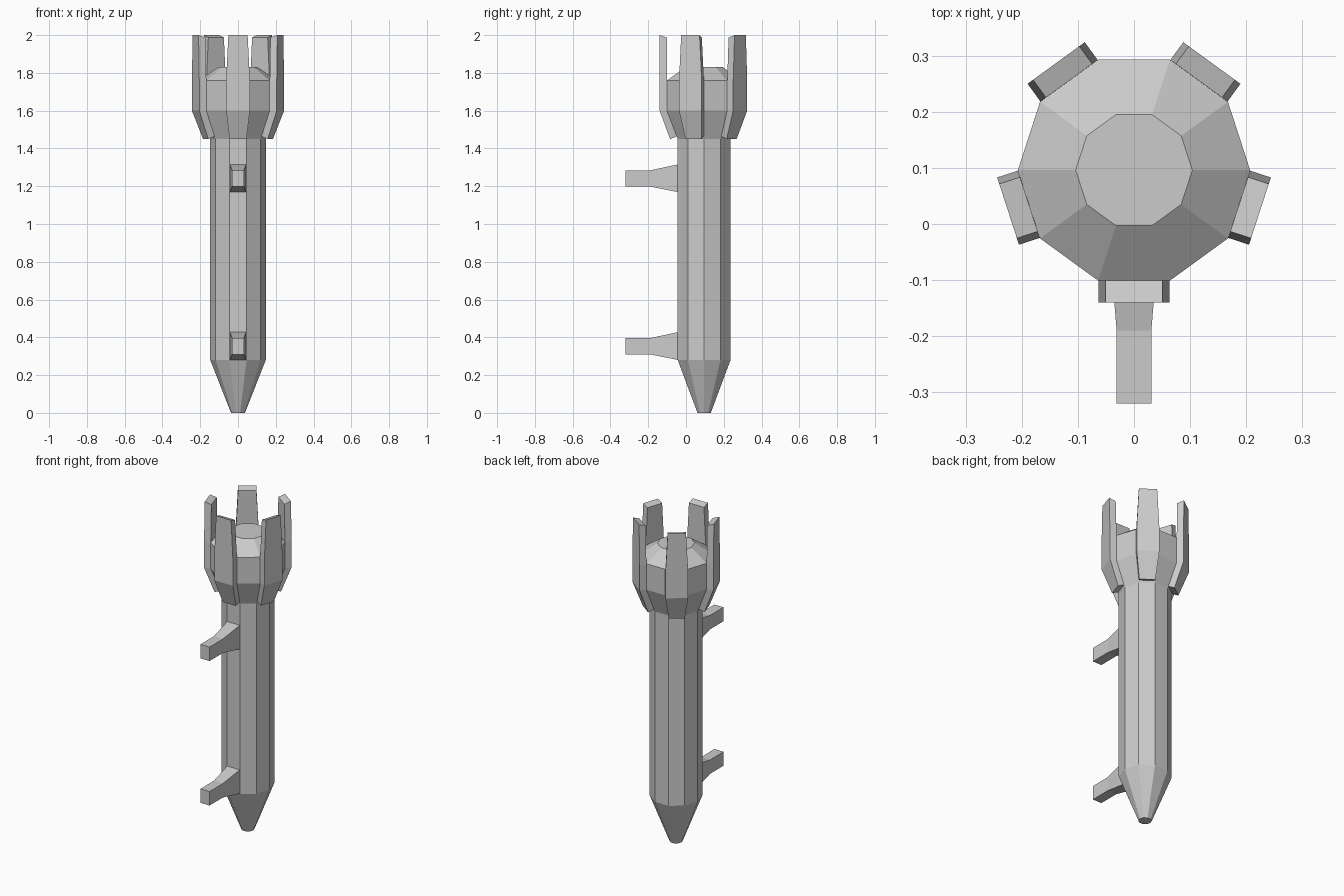
import bpy, bmesh, math
from mathutils import Matrix, Vector

if "Cube" in bpy.data.objects:
    bpy.data.objects.remove(bpy.data.objects["Cube"])

CY = 0.096  # y position of the shaft axis


def loft(name, rings, matrix=Matrix()):
    """Skin a list of equal-length point rings and cap both ends."""
    bm = bmesh.new()
    loops = [[bm.verts.new(matrix @ Vector(p)) for p in ring] for ring in rings]
    n = len(loops[0])
    for a, b in zip(loops, loops[1:]):
        for i in range(n):
            j = (i + 1) % n
            bm.faces.new((a[i], a[j], b[j], b[i]))
    bm.faces.new(loops[0])
    bm.faces.new(loops[-1])
    bmesh.ops.recalc_face_normals(bm, faces=bm.faces)
    mesh = bpy.data.meshes.new(name)
    bm.to_mesh(mesh)
    bm.free()
    obj = bpy.data.objects.new(name, mesh)
    bpy.context.collection.objects.link(obj)
    return obj


def decagon(r, z):
    return [(r * math.cos(i * math.pi / 5), CY + r * math.sin(i * math.pi / 5), z)
            for i in range(10)]


# Ten-sided shaft: pointed foot, straight body, flared head, bevelled cap
profile = [(0.037, 0), (0.147, 0.28), (0.147, 1.45),
           (0.207, 1.60), (0.207, 1.76), (0.104, 1.83)]
loft("shaft", [decagon(r, z) for r, z in profile])

# Five crown prongs on every second face
# (outer distance, outer z, inner distance, inner z, half width)
sections = [(0.180, 1.45, 0.140, 1.465, 0.045),
            (0.236, 1.60, 0.197, 1.60, 0.063),
            (0.236, 1.76, 0.197, 1.76, 0.063),
            (0.236, 2.00, 0.197, 1.987, 0.051)]
prong_rings = [[(o, -w, zo), (o, w, zo), (i, w, zi), (i, -w, zi)]
               for o, zo, i, zi, w in sections]
for k in range(5):
    turn = Matrix.Rotation(math.radians(-90 + 72 * k), 4, 'Z')
    loft(f"crown_prong_{k + 1}", prong_rings, Matrix.Translation((0, CY, 0)) @ turn)

# Two tapered pegs on the front
# (y, half width, bottom z, top z)
peg = [(-0.04, 0.043, 0.28, 0.428), (-0.19, 0.031, 0.31, 0.396),
       (-0.32, 0.031, 0.31, 0.396)]
peg_rings = [[(-w, y, b), (w, y, b), (w, y, t), (-w, y, t)] for y, w, b, t in peg]
for name, dz in (("lower_peg", 0), ("upper_peg", 0.888)):
    loft(name, peg_rings, Matrix.Translation((0, 0, dz)))
